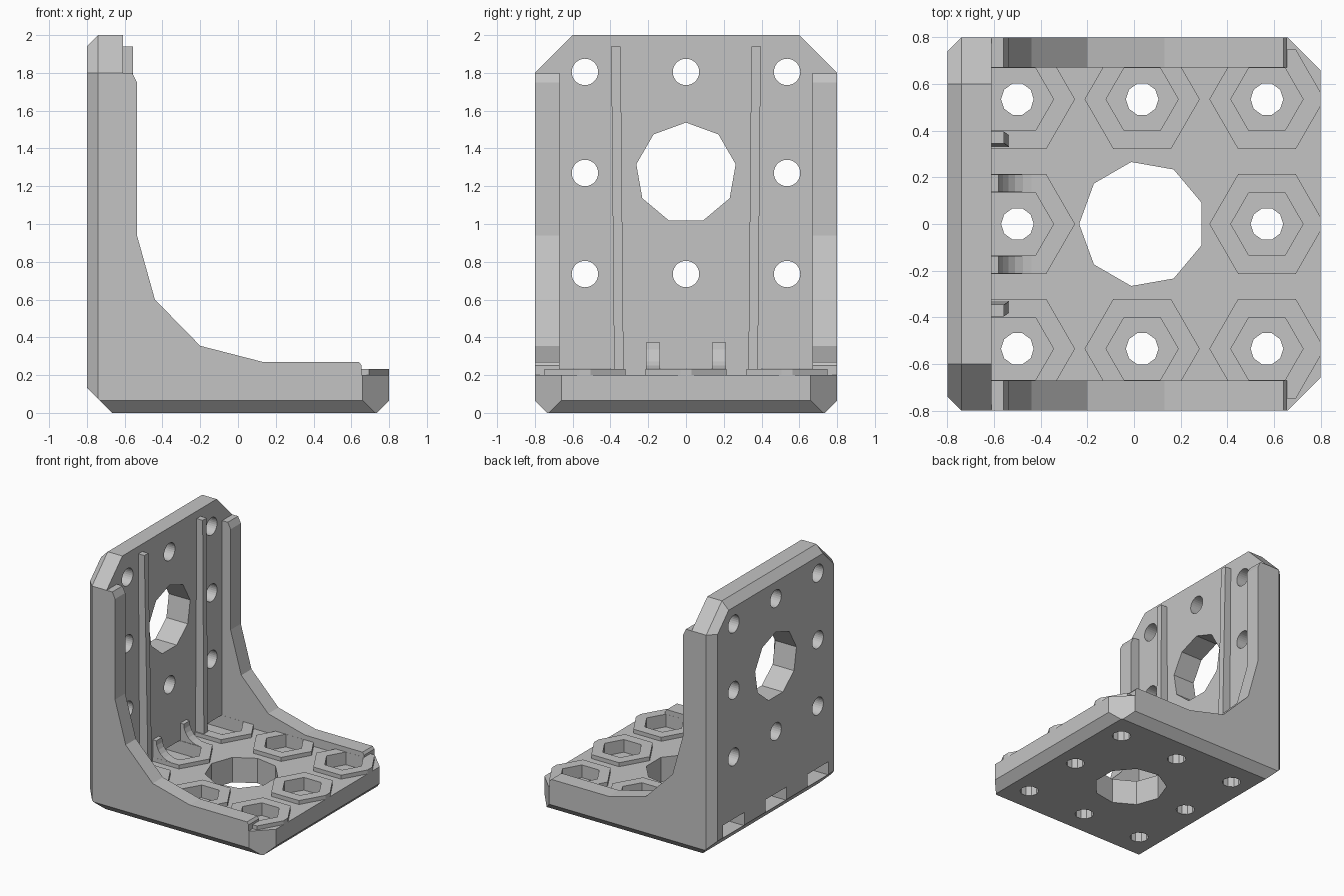
import bpy, bmesh, math
from mathutils import Vector, Matrix

cube = bpy.data.objects.get("Cube")
if cube:
    bpy.data.objects.remove(cube, do_unlink=True)

grey = bpy.data.materials.new("plain grey")
grey.use_nodes = True
grey.diffuse_color = (0.55, 0.55, 0.55, 1)
grey.node_tree.nodes["Principled BSDF"].inputs["Base Color"].default_value = grey.diffuse_color

# Outer chamfers shared by all parts: keep points where normal . p <= limit
CHAMFERS = [((1, 0, -1), 0.735), ((-1, 0, -1), 0.665), ((-1, 0, 1), 2.74)]
for s in (-1, 1):
    CHAMFERS += [((0, s, -1), 0.735), ((1, s, 0), 1.46), ((-1, s, 0), 1.54),
                 ((0, s, 1), 2.6), ((-1, s, 1), 3.34)]


def cut(bm, planes):
    for normal, limit in planes:
        n = Vector(normal)
        if max(n.dot(v.co) for v in bm.verts) < limit + 0.001:
            continue
        bmesh.ops.bisect_plane(bm, geom=bm.verts[:] + bm.edges[:] + bm.faces[:], dist=1e-5,
                               plane_co=n * limit / n.length_squared, plane_no=n,
                               clear_outer=True)
        bmesh.ops.holes_fill(bm, edges=[e for e in bm.edges if e.is_boundary], sides=0)


def finish(bm, name):
    bmesh.ops.recalc_face_normals(bm, faces=bm.faces[:])
    mesh = bpy.data.meshes.new(name)
    bm.to_mesh(mesh)
    bm.free()
    mesh.materials.append(grey)
    ob = bpy.data.objects.new(name, mesh)
    bpy.context.scene.collection.objects.link(ob)
    return ob


def prism(bm, points, offset):
    face = bm.faces.new([bm.verts.new(p) for p in points])
    new = bmesh.ops.extrude_face_region(bm, geom=[face])
    bmesh.ops.translate(bm, verts=[v for v in new["geom"] if isinstance(v, bmesh.types.BMVert)],
                        vec=offset)


def box(bm, lo, hi):
    prism(bm, [(lo[0], lo[1], lo[2]), (hi[0], lo[1], lo[2]), (hi[0], hi[1], lo[2]),
               (lo[0], hi[1], lo[2])], (0, 0, hi[2] - lo[2]))


def ring(centre, radius, sides, z, start=0):
    return [(centre[0] + radius * math.cos(start + i * math.tau / sides),
             centre[1] + radius * math.sin(start + i * math.tau / sides), z)
            for i in range(sides)]


def subtract(ob, *cutters):
    for c in cutters:
        mod = ob.modifiers.new("cut", 'BOOLEAN')
        mod.operation, mod.solver, mod.object = 'DIFFERENCE', 'EXACT', c
    graph = bpy.context.evaluated_depsgraph_get()
    mesh = bpy.data.meshes.new_from_object(ob.evaluated_get(graph))
    ob.modifiers.clear()
    ob.data = mesh


STEP = 0.535
MID = 0.035          # x of the base hole centre
PLATE_MID = 1.27     # z of the upright hole centre
cells = [(i, j) for i in (-1, 0, 1) for j in (-1, 0, 1) if (i, j) != (0, 0)]

# Hole cutters for the base
bm = bmesh.new()
prism(bm, ring((MID, 0), 0.27, 9, -0.1, math.pi), (0, 0, 0.6))
for i, j in cells:
    prism(bm, ring((MID + i * STEP, j * STEP), 0.07, 10, -0.1), (0, 0, 0.6))
base_holes = finish(bm, "base_hole_cutter")

# Hexagonal nut pockets; the row by the upright runs out through the back
bm = bmesh.new()
for i, j in cells:
    pts = ring((MID + i * STEP, j * STEP), 0.155, 6, 0.13)
    if i < 0:
        pts = [(-0.9 if x < -0.55 else x, y, z) for x, y, z in pts if x > -0.64]
    prism(bm, pts, (0, 0, 0.106))
pockets = finish(bm, "pocket_cutter")

# Hole cutters for the upright, made flat and turned to run along x
bm = bmesh.new()
prism(bm, ring((0, 0), 0.267, 9, -0.3, math.pi), (0, 0, 0.6))
for i, j in cells:
    prism(bm, ring((i * STEP, j * STEP), 0.07, 28, -0.3), (0, 0, 0.6))
bmesh.ops.transform(bm, verts=bm.verts[:], matrix=Matrix.Translation((-0.7, 0, PLATE_MID))
                    @ Matrix.Rotation(math.pi / 2, 4, 'Y'))
plate_holes = finish(bm, "upright_hole_cutter")

# Base plate
bm = bmesh.new()
box(bm, (-0.8, -0.8, 0), (0.8, 0.8, 0.2))
cut(bm, CHAMFERS)
subtract(finish(bm, "base_plate"), base_holes, pockets)

# Upright plate
bm = bmesh.new()
box(bm, (-0.8, -0.8, 0), (-0.61, 0.8, 2))
cut(bm, CHAMFERS)
subtract(finish(bm, "upright_plate"), plate_holes, pockets)

# Raised hexagonal bosses around the pockets
for n, (i, j) in enumerate(cells):
    bm = bmesh.new()
    prism(bm, ring((MID + i * STEP, j * STEP), 0.247, 6, 0.19), (0, 0, 0.042))
    cut(bm, CHAMFERS + [((1, 0, 0), 0.8), ((-1, 0, 0), 0.65), ((0, 1, 0), 0.75),
                        ((0, -1, 0), 0.75)])
    subtract(finish(bm, f"nut_boss_{n + 1}"), base_holes, pockets)

# Side gussets, ribs and small fillets, mirrored left and right
gusset = [(-0.8, 0), (0.655, 0), (0.655, 0.25), (0.64, 0.27), (0.13, 0.27), (-0.2, 0.355),
          (-0.44, 0.6), (-0.535, 0.94), (-0.535, 1.75), (-0.56, 1.8), (-0.8, 1.8)]
fillet = [(-0.65, 0.375), (-0.65, 0.19), (-0.44, 0.19)]
fillet += [(-0.44 - 0.14 * math.sin(a), 0.372 - 0.14 * math.cos(a))
           for a in [k * math.pi / 12 for k in range(7)]]
for side, s in (("left", 1), ("right", -1)):
    y_in = 0.67 * s
    bm = bmesh.new()
    prism(bm, [(x, y_in, z) for x, z in gusset], (0, 0.13 * s, 0))
    cut(bm, CHAMFERS)
    finish(bm, f"{side}_gusset")

    bm = bmesh.new()
    prism(bm, [(-0.65, 0.33 * s, 0.19), (-0.535, 0.33 * s, 0.19),
               (-0.535, 0.38 * s, 0.19), (-0.65, 0.38 * s, 0.19)], (0, 0, 1.75))
    for v in bm.verts:
        if v.co.z > 1:
            v.co.y += 0.016 * s
            if v.co.x > -0.6:
                v.co.x -= 0.022
    finish(bm, f"{side}_rib")

    bm = bmesh.new()
    prism(bm, [(x, 0.138 * s, z) for x, z in fillet], (0, 0.075 * s, 0))
    finish(bm, f"{side}_fillet")

for c in (base_holes, pockets, plate_holes):
    bpy.data.objects.remove(c, do_unlink=True)
